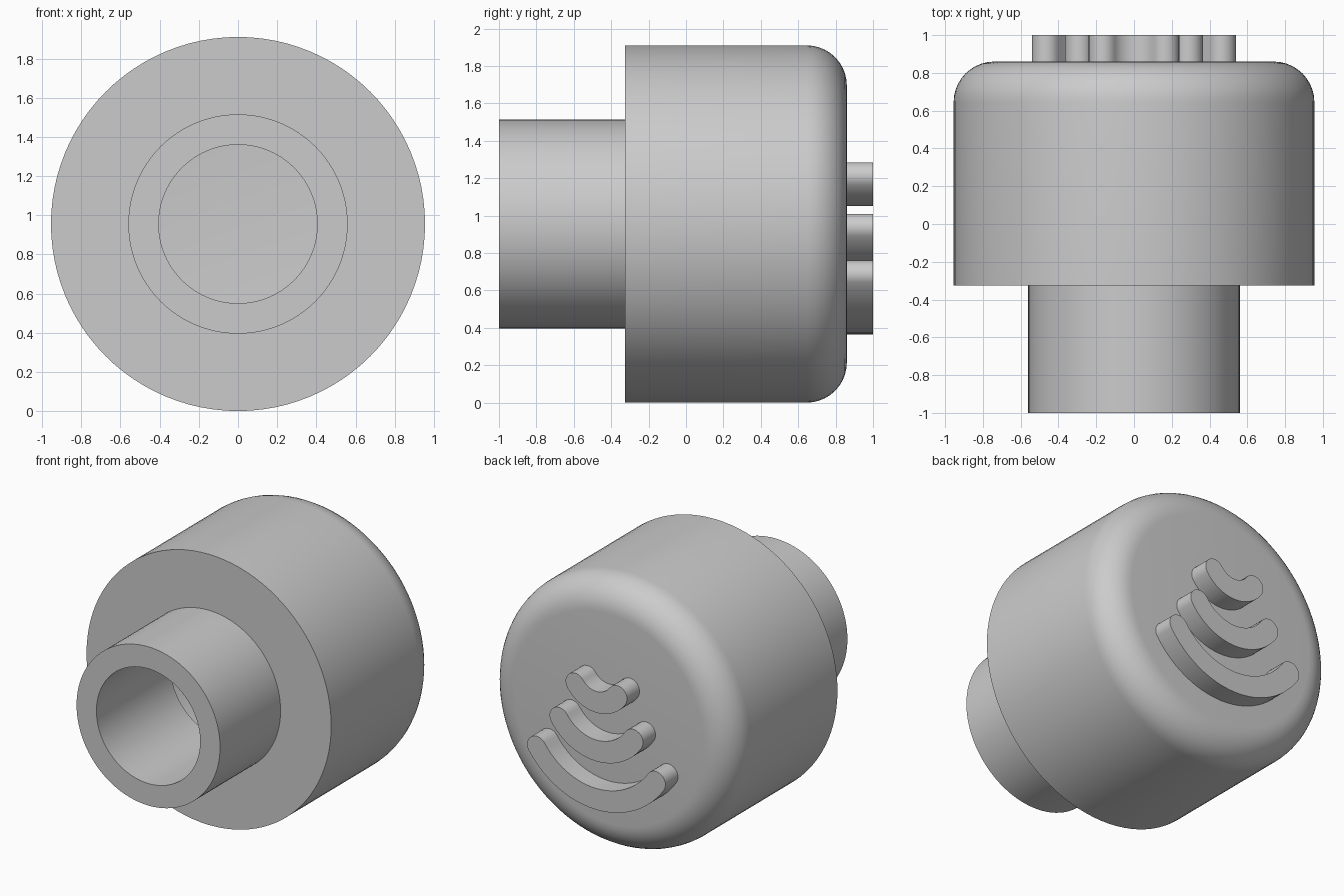
import bpy, bmesh
from math import sin, cos, pi, radians, atan
from mathutils import Vector, Matrix

cube = bpy.data.objects.get("Cube")
if cube:
    bpy.data.objects.remove(cube, do_unlink=True)

# Single grey finish
GREY = (0.6, 0.6, 0.6, 1)
mat = bpy.data.materials.new("plain grey")
mat.use_nodes = True
mat.diffuse_color = GREY
for node in mat.node_tree.nodes:
    if node.type == 'BSDF_PRINCIPLED':
        node.inputs["Base Color"].default_value = GREY

AXIS_Z = 0.955     # height of the turning axis
WALL = 0.15        # shell thickness


def finish(bm, name):
    bmesh.ops.remove_doubles(bm, verts=bm.verts, dist=1e-5)
    bmesh.ops.recalc_face_normals(bm, faces=bm.faces)
    mesh = bpy.data.meshes.new(name)
    bm.to_mesh(mesh)
    bm.free()
    mesh.materials.append(mat)
    obj = bpy.data.objects.new(name, mesh)
    bpy.context.collection.objects.link(obj)
    bpy.ops.object.select_all(action='DESELECT')
    obj.select_set(True)
    bpy.context.view_layer.objects.active = obj
    bpy.ops.object.shade_smooth_by_angle(angle=radians(30))
    return obj


def corner(r, y, radius, steps=10):
    """Quarter-round from the side wall to the end face."""
    return [(r - radius + radius * cos(a), y - radius + radius * sin(a))
            for a in (i * pi / 2 / steps for i in range(steps + 1))]


def turned(name, profile, segments=96):
    """Turn a (radius, y) profile around the y axis."""
    bm = bmesh.new()
    verts = [bm.verts.new((r, y, 0)) for r, y in profile]
    edges = [bm.edges.new(pair) for pair in zip(verts, verts[1:])]
    bmesh.ops.spin(bm, geom=verts + edges, cent=(0, 0, 0), axis=(0, 1, 0),
                   angle=2 * pi, steps=segments, use_duplicate=False)
    bmesh.ops.translate(bm, verts=bm.verts, vec=(0, 0, AXIS_Z))
    return finish(bm, name)


def curved_bar(name, half_width, bottom, top, stroke=0.15, y0=0.85, y1=1.0):
    """Round-ended bar bent upwards at both ends, raised from the back face."""
    cap = stroke / 2
    reach, rise = half_width - cap, top - bottom - stroke
    half_angle = 2 * atan(rise / reach)
    radius = reach / sin(half_angle)
    centre = Vector((0, y0, bottom + cap + radius))

    def at(angle, r):
        return Vector((r * sin(angle), 0, -r * cos(angle)))

    sweep = [half_angle * (i / 12 - 1) for i in range(25)]
    outline = [centre + at(a, radius + cap) for a in sweep]
    outline += [centre + at(half_angle, radius) + at(half_angle + pi * i / 12, cap)
                for i in range(1, 12)]
    outline += [centre + at(a, radius - cap) for a in reversed(sweep)]
    outline += [centre + at(-half_angle, radius) + at(pi - half_angle + pi * i / 12, cap)
                for i in range(1, 12)]

    bm = bmesh.new()
    face = bm.faces.new([bm.verts.new(p) for p in outline])
    raised = bmesh.ops.extrude_face_region(bm, geom=[face])["geom"]
    bmesh.ops.translate(bm, vec=(0, y1 - y0, 0),
                        verts=[v for v in raised if isinstance(v, bmesh.types.BMVert)])
    return finish(bm, name)


# Hollow body with a tubular neck, turned in one piece
BODY_R, NECK_R, BORE_R = 0.955, 0.56, 0.405
FRONT, SHOULDER, BACK = -1.0, -0.325, 0.86
outside = [(BORE_R, FRONT), (NECK_R, FRONT), (NECK_R, SHOULDER), (BODY_R, SHOULDER)]
outside += corner(BODY_R, BACK, 0.215) + [(0, BACK)]
inside = [(0, BACK - WALL)] + corner(BODY_R - WALL, BACK - WALL, 0.065, 5)[::-1]
inside += [(BODY_R - WALL, SHOULDER + WALL), (BORE_R, SHOULDER + WALL), (BORE_R, FRONT)]


def shell(profile):
    return turned("hollow_body_with_neck", profile)


# Drop the zero-length axis segment by turning the two skins as one chain
shell(outside + inside)

# Three raised bars on the back, widening downwards
for label, half_width, bottom, top in (("upper", 0.24, 1.05, 1.285),
                                       ("middle", 0.365, 0.707, 1.01),
                                       ("lower", 0.54, 0.365, 0.76)):
    curved_bar(label + "_raised_bar", half_width, bottom, top)
